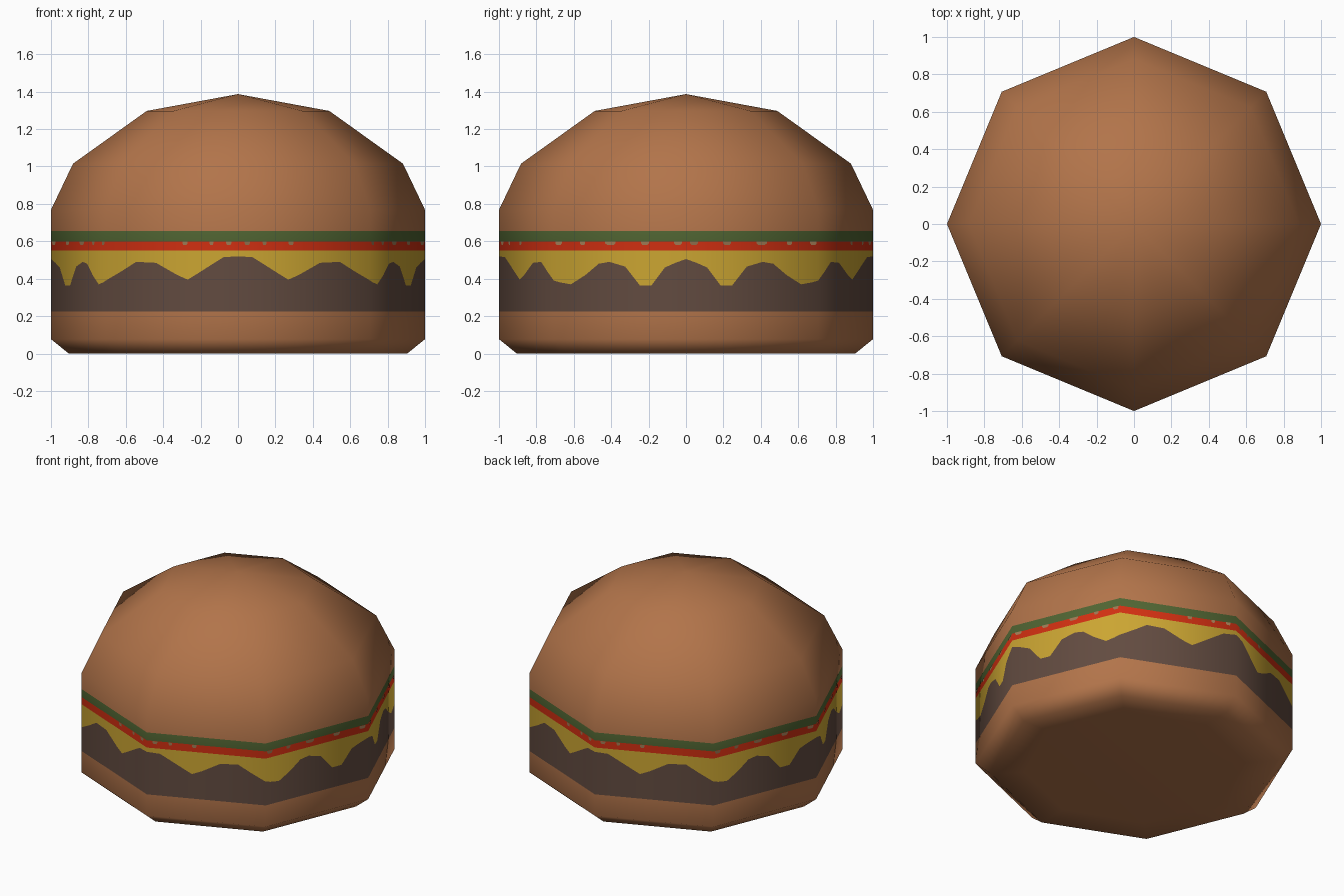
import bpy
import math
from mathutils import Vector

if "Cube" in bpy.data.objects:
    bpy.data.objects.remove(bpy.data.objects["Cube"])


def material(name, rgb):
    m = bpy.data.materials.new(name)
    lin = [((c / 255 + 0.055) / 1.055) ** 2.4 for c in rgb]
    m.diffuse_color = (*lin, 1)
    m.use_nodes = True
    m.node_tree.nodes["Principled BSDF"].inputs["Base Color"].default_value = m.diffuse_color
    return m


BUN = material("bun brown", (178, 116, 74))
PATTY = material("patty brown", (98, 75, 64))
CHEESE = material("cheese yellow", (203, 165, 50))
TOMATO = material("tomato red", (208, 47, 17))
LETTUCE = material("lettuce green", (80, 100, 50))
SEED = material("seed tan", (160, 122, 84))

# Corners of the eight-sided plan for one quarter: front, front right, right
S = math.sqrt(0.5)
CORNERS = [Vector((0, -1)), Vector((S, -S)), Vector((1, 0))]

# Lower edge of the melted cheese over one quarter: (position along faces, height)
WAVE = [(0, .52), (.11, .515), (.2, .475), (.3, .43), (.38, .395), (.46, .42),
        (.62, .485), (.77, .49), (.88, .44), (1, .39), (1.05, .38), (1.13, .37),
        (1.24, .42), (1.34, .48), (1.42, .49), (1.54, .465), (1.65, .365),
        (1.74, .365), (1.84, .46), (1.92, .485), (2, .505)]


def plan(s):
    """Point on the outline, s = 0 (front) to 2 (right)."""
    i = min(int(s), 1)
    return CORNERS[i].lerp(CORNERS[i + 1], s - i)


# Mirror the quarter all the way round, counter-clockwise
quarter = [(plan(s), h) for s, h in WAVE]
half = quarter + [(Vector((p.x, -p.y)), h) for p, h in reversed(quarter[:-1])]
COLUMNS = half + [(Vector((-p.x, p.y)), h) for p, h in reversed(half[1:-1])]


def part(name, mat, rings):
    """Shell from rings of (radius, height or None for the wave, normal tilt)."""
    verts, normals, faces = [], [], []
    n = len(COLUMNS)
    for r, z, tilt in rings:
        for p, h in COLUMNS:
            verts.append((p.x * r, p.y * r, h if z is None else z))
            d = p.normalized() * math.cos(tilt)
            normals.append(Vector((d.x, d.y, math.sin(tilt))))
    for k in range(len(rings) - 1):
        low, high = rings[k][0] == 0, rings[k + 1][0] == 0
        for i in range(n):
            a, b = k * n + i, k * n + (i + 1) % n
            if low:
                faces.append((a, b + n, a + n))
            elif high:
                faces.append((a, b, a + n))
            else:
                faces.append((a, b, b + n, a + n))
    me = bpy.data.meshes.new(name)
    me.from_pydata(verts, [], faces)
    me.materials.append(mat)
    me.polygons.foreach_set("use_smooth", [True] * len(faces))
    me.update()
    me.normals_split_custom_set_from_vertices(normals)
    ob = bpy.data.objects.new(name, me)
    bpy.context.collection.objects.link(ob)
    return ob


R = math.radians
# Stacked layers, all flush with the wall
part("bottom_bun", BUN, [(0, 0, R(-90)), (.7, 0, R(-88)), (.905, 0, R(-62)),
                         (1, .077, R(-12)), (1, .225, 0)])
part("patty", PATTY, [(1, .225, 0), (1, None, 0)])
part("cheese", CHEESE, [(1, None, 0), (1, .55, 0)])
part("tomato", TOMATO, [(1, .55, 0), (1, .60, 0)])
part("lettuce", LETTUCE, [(1, .60, 0), (1, .655, R(5))])
part("top_bun", BUN, [(1, .655, R(5)), (1, .768, R(12)), (.882, 1.015, R(32)),
                      (.488, 1.297, R(60)), (0, 1.387, R(90))])

# Small tan flecks along the top of the tomato: (position, half width)
FLECKS = [(.07, .02), (.2, .015), (.4, .02), (1.04, .025), (1.22, .02),
          (1.43, .04), (1.69, .03), (1.94, .03)]
verts, faces = [], []
for sx, sy in ((1, 1), (-1, 1), (-1, -1), (1, -1)):
    for s, w in FLECKS:
        loop = [(s - w, .59), (s - w * .6, .58), (s + w * .6, .58),
                (s + w, .59), (s + w, .60), (s - w, .60)]
        start = len(verts)
        for t, z in loop:
            p = plan(t) * 1.003
            verts.append((p.x * sx, p.y * sy, z))
        ids = list(range(start, start + 6))
        faces.append(ids if sx * sy > 0 else ids[::-1])
me = bpy.data.meshes.new("tomato_flecks")
me.from_pydata(verts, [], faces)
me.materials.append(SEED)
bpy.context.collection.objects.link(bpy.data.objects.new("tomato_flecks", me))
